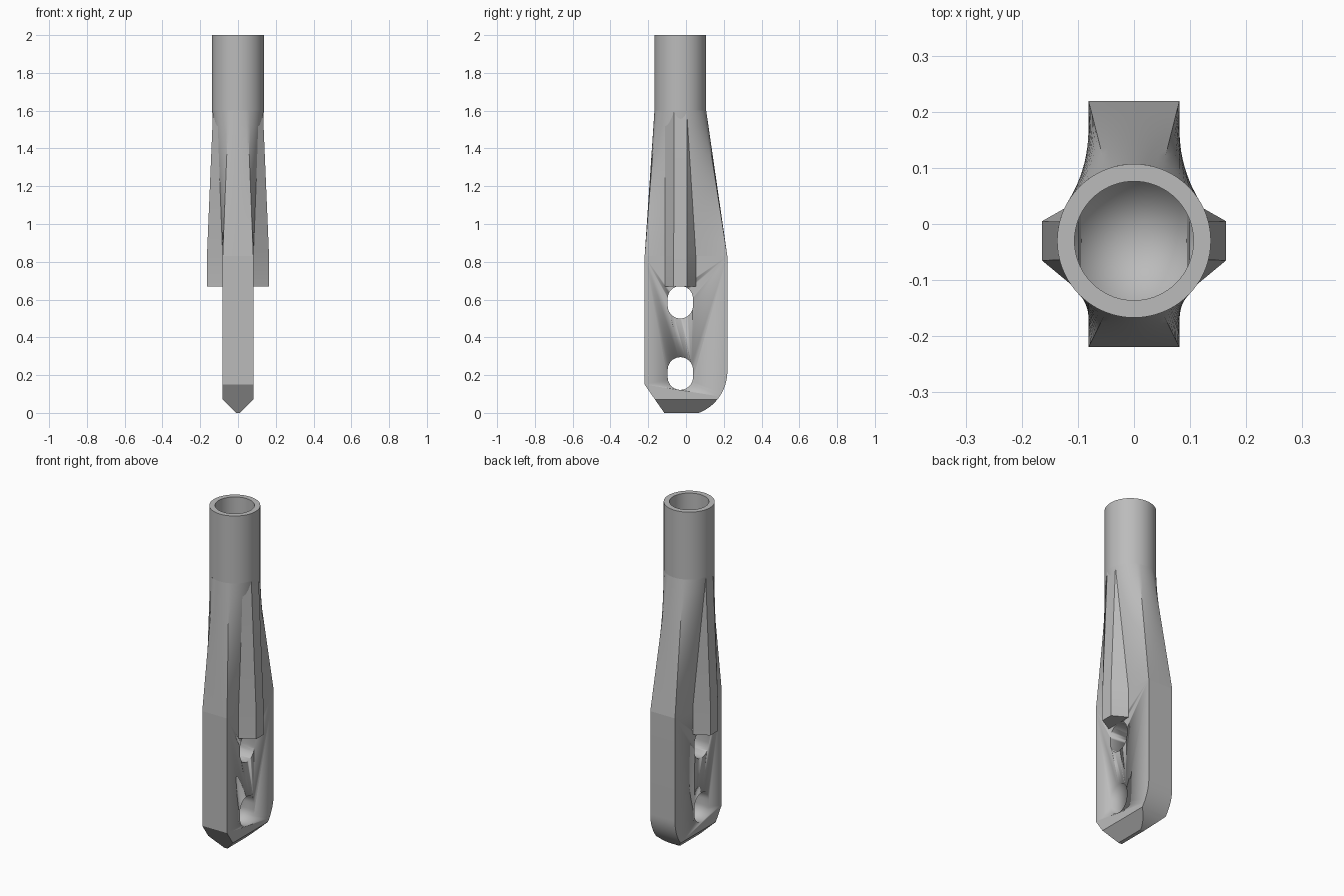
import bpy, bmesh
from math import sin, cos, asin, pi, radians
from mathutils import Vector

cube = bpy.data.objects.get("Cube")
if cube:
    bpy.data.objects.remove(cube)

metal = bpy.data.materials.new("grey metal")
metal.use_nodes = True
GREY = (0.5, 0.5, 0.5, 1)
metal.diffuse_color = GREY
metal.node_tree.nodes["Principled BSDF"].inputs["Base Color"].default_value = GREY

AXIS_Y = -0.03          # socket axis
R_OUT, R_IN = 0.137, 0.106
HALF_X, HALF_Y = 0.081, 0.219
SHOULDER, NECK = 0.83, 1.6


def finish(name, bm, angle=20):
    bmesh.ops.remove_doubles(bm, verts=bm.verts, dist=1e-5)
    bmesh.ops.recalc_face_normals(bm, faces=bm.faces)
    mesh = bpy.data.meshes.new(name)
    bm.to_mesh(mesh)
    bm.free()
    mesh.materials.append(metal)
    obj = bpy.data.objects.new(name, mesh)
    bpy.context.collection.objects.link(obj)
    bpy.ops.object.select_all(action='DESELECT')
    obj.select_set(True)
    bpy.context.view_layer.objects.active = obj
    bpy.ops.object.shade_smooth_by_angle(angle=radians(angle))
    return obj


def skin(bm, rings, cap_start=False):
    """Bridge closed rings of points with quads."""
    rows = [[bm.verts.new(p) for p in ring] for ring in rings]
    for low, high in zip(rows, rows[1:]):
        n = len(low)
        for i in range(n):
            j = (i + 1) % n
            bm.faces.new((low[i], low[j], high[j], high[i]))
    if cap_start:
        bm.faces.new(rows[0])


def prism_x(bm, outline, half):
    """Extrude a (y, z) outline along x."""
    face = bm.faces.new([bm.verts.new((-half, y, z)) for y, z in outline])
    new = bmesh.ops.extrude_face_region(bm, geom=[face])["geom"]
    verts = [v for v in new if isinstance(v, bmesh.types.BMVert)]
    bmesh.ops.translate(bm, verts=verts, vec=(2 * half, 0, 0))


def on_circle(a, z):
    return Vector((R_OUT * cos(a), AXIS_Y + R_OUT * sin(a), z))


# Hollow socket with a conical bore end
bm = bmesh.new()
profile = [(R_OUT, NECK), (R_OUT, 2), (R_IN, 2), (R_IN, 1.4), (0, 1.25)]
skin(bm, [[(r * cos(2 * pi * i / 72), AXIS_Y + r * sin(2 * pi * i / 72), z)
           for i in range(72)] for r, z in profile])
bmesh.ops.dissolve_degenerate(bm, dist=1e-6, edges=bm.edges)
finish("socket", bm)

# Transition from the rectangular blade to the round socket
corner = pi / 2 - asin(0.05 / R_OUT)
corners = [(HALF_X, -HALF_Y, -corner), (HALF_X, HALF_Y, corner),
           (-HALF_X, HALF_Y, pi - corner), (-HALF_X, -HALF_Y, pi + corner)]
low, high = [], []
for k, (x, y, a) in enumerate(corners):
    x2, y2, a2 = corners[(k + 1) % 4]
    if k == 3:
        a2 += 2 * pi
    steps = 10 if k % 2 else 28
    for i in range(steps):
        t = i / steps
        low.append(Vector((x + (x2 - x) * t, y + (y2 - y) * t, SHOULDER)))
        high.append(on_circle(a + (a2 - a) * t, NECK))
bm = bmesh.new()
skin(bm, [[p.lerp(q, s / 10) for p, q in zip(low, high)] for s in range(11)])
finish("transition_neck", bm)

# Flat blade: chamfered front toe, rounded back heel
ARC = 0.236
end = asin(0.22 / ARC)
outline = [(-0.115, 0), (-HALF_Y, 0.15), (-HALF_Y, SHOULDER), (HALF_Y, SHOULDER)]
outline += [(HALF_Y - ARC + ARC * cos(end * i / 14), 0.22 - ARC * sin(end * i / 14))
            for i in range(15)]
bm = bmesh.new()
prism_x(bm, outline, HALF_X)
for side in (-1, 1):    # wedge-shaped lower edge
    cut = bmesh.ops.bisect_plane(bm, geom=bm.verts[:] + bm.edges[:] + bm.faces[:],
                                 plane_co=(side * 0.011, 0, 0),
                                 plane_no=(side, 0, -1), clear_outer=True)
    edges = [e for e in cut["geom_cut"] if isinstance(e, bmesh.types.BMEdge)]
    bmesh.ops.holes_fill(bm, edges=edges)
blade = finish("blade", bm)

# Two slots through the blade
SLOT = 0.067
for number, (bottom, top) in enumerate([(0.122, 0.295), (0.5, 0.672)]):
    outline = []
    for z, start in ((top - SLOT, 0), (bottom + SLOT, pi)):
        outline += [(AXIS_Y + SLOT * cos(start + pi * i / 20),
                     z + SLOT * sin(start + pi * i / 20)) for i in range(21)]
    bm = bmesh.new()
    prism_x(bm, outline, 0.2)
    cutter = finish("slot_cutter", bm)
    cutter.hide_render = True
    mod = blade.modifiers.new("slot", 'BOOLEAN')
    mod.operation = 'DIFFERENCE'
    mod.solver = 'EXACT'
    mod.object = cutter
    bpy.context.view_layer.objects.active = blade
    bpy.ops.object.modifier_apply(modifier=mod.name)
    bpy.data.objects.remove(cutter)

# Tapered side ribs, mirrored left and right
for side, name in ((1, "left_rib"), (-1, "right_rib")):
    def section(pairs, z):
        half = [(x, y) for x, y in pairs]
        points = half + [(x, -y) for x, y in reversed(half)]
        return [(side * x, AXIS_Y + y, z) for x, y in points]
    base = [(HALF_X - 0.002, 0.083), (0.164, 0.035)]
    bm = bmesh.new()
    skin(bm, [section(base, 0.67), section(base, 0.84),
              section([(0.1, 0.088), (0.132, 0.034)], NECK)], cap_start=True)
    finish(name, bm)
